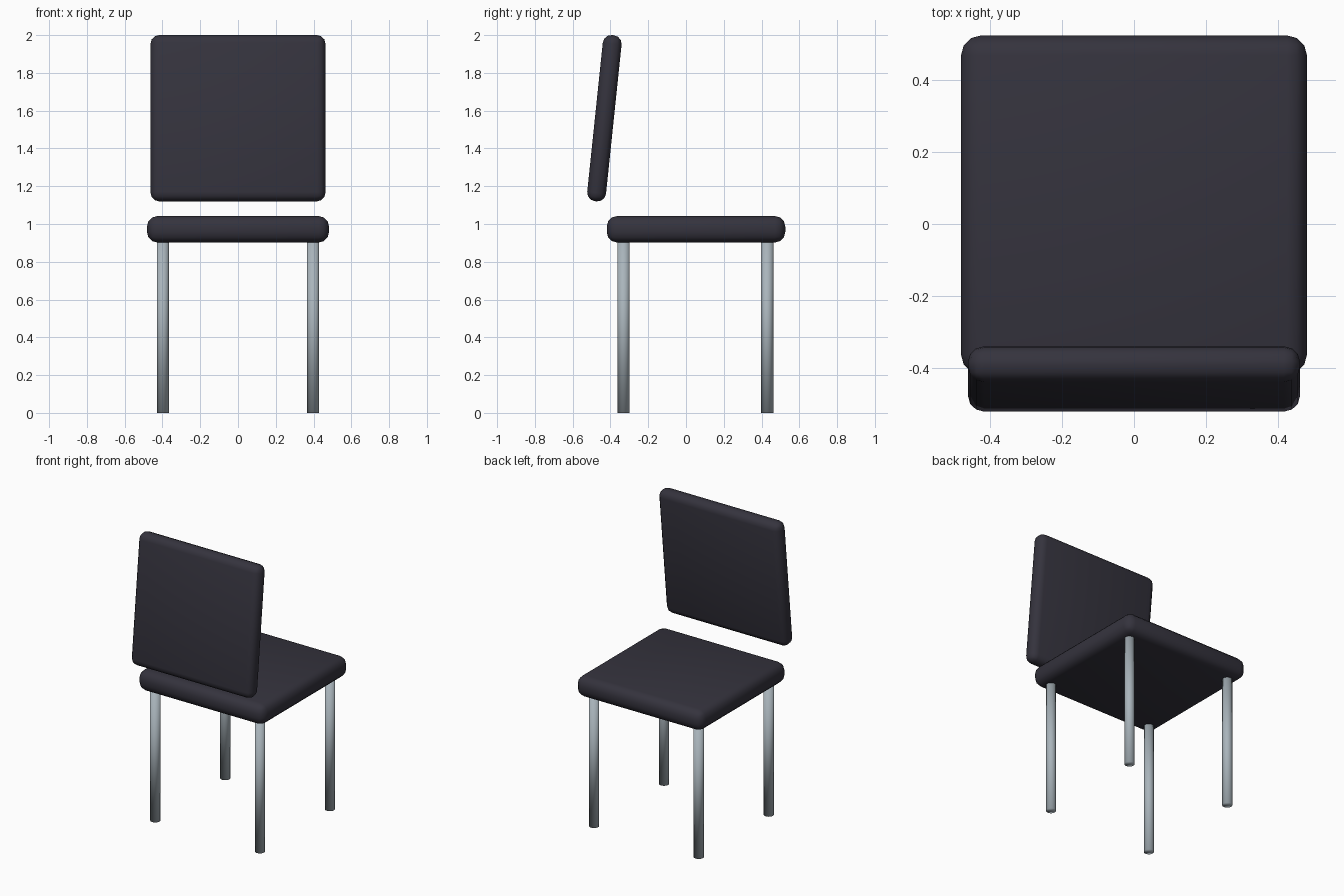
import bpy
import bmesh
from mathutils import Matrix

cube = bpy.data.objects.get("Cube")
if cube:
    bpy.data.objects.remove(cube, do_unlink=True)


def make_material(name, rgb):
    mat = bpy.data.materials.new(name)
    mat.use_nodes = True
    color = (*rgb, 1.0)
    mat.diffuse_color = color
    mat.node_tree.nodes["Principled BSDF"].inputs["Base Color"].default_value = color
    return mat


def add_object(name, bm, mat, location):
    for face in bm.faces:
        face.smooth = True
    mesh = bpy.data.meshes.new(name)
    bm.to_mesh(mesh)
    bm.free()
    mesh.materials.append(mat)
    obj = bpy.data.objects.new(name, mesh)
    obj.location = location
    bpy.context.collection.objects.link(obj)
    return obj


def cushion(name, size, bevel, location, tilt=0.0):
    """Padded slab with rounded edges, optionally tilted about x."""
    bm = bmesh.new()
    bmesh.ops.create_cube(bm, size=1, matrix=Matrix.Diagonal((*size, 1)))
    obj = add_object(name, bm, fabric, location)
    obj.rotation_euler.x = tilt
    mod = obj.modifiers.new("rounded_edges", "BEVEL")
    mod.width = bevel
    mod.segments = 3
    return obj


def leg(name, x, y):
    bm = bmesh.new()
    bmesh.ops.create_cone(bm, cap_ends=True, segments=32, radius1=LEG_RADIUS,
                          radius2=LEG_RADIUS, depth=LEG_HEIGHT)
    return add_object(name, bm, metal, (x, y, LEG_HEIGHT / 2))


LEG_RADIUS = 0.032
LEG_HEIGHT = 0.91
fabric = make_material("dark upholstery", (0.035, 0.033, 0.047))
metal = make_material("grey metal", (0.40, 0.46, 0.50))

# Seat and tilted backrest
cushion("seat", (0.964, 0.945, 0.14), 0.055, (0, 0.053, 0.972))
cushion("backrest", (0.926, 0.10, 0.884), 0.045, (0, -0.432, 1.56), -0.104)

# Four round legs
for side, x in (("left", 0.398), ("right", -0.398)):
    for end, y in (("front", -0.33), ("back", 0.43)):
        leg(f"{end}_{side}_leg", x, y)
